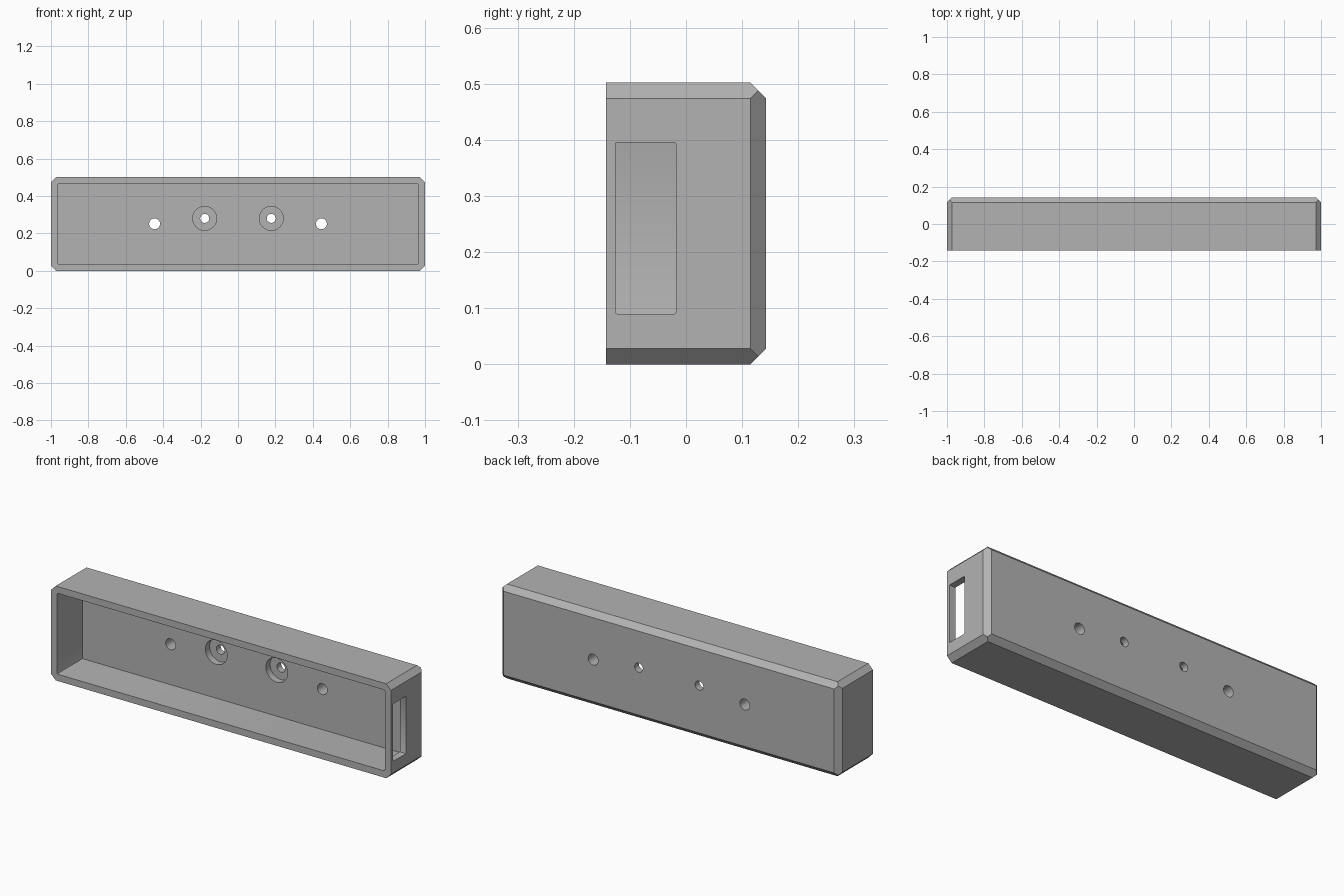
import bpy
import bmesh
from math import radians
from mathutils import Matrix, Vector

if "Cube" in bpy.data.objects:
    bpy.data.objects.remove(bpy.data.objects["Cube"], do_unlink=True)

LENGTH, DEPTH, HEIGHT = 2.0, 0.286, 0.502
CHAMFER, WALL = 0.028, 0.036
BACK = DEPTH / 2
FLOOR = BACK - 2 * WALL          # inner face of the thick back wall
MID = HEIGHT / 2

grey = bpy.data.materials.new("plain grey")
grey.use_nodes = True
colour = (0.45, 0.45, 0.45, 1)
grey.diffuse_color = colour
grey.node_tree.nodes["Principled BSDF"].inputs["Base Color"].default_value = colour


def finish(name, bm):
    bmesh.ops.recalc_face_normals(bm, faces=bm.faces)
    mesh = bpy.data.meshes.new(name)
    bm.to_mesh(mesh)
    bm.free()
    mesh.materials.append(grey)
    obj = bpy.data.objects.new(name, mesh)
    bpy.context.collection.objects.link(obj)
    return obj


def box(low, high):
    bm = bmesh.new()
    low, high = Vector(low), Vector(high)
    bmesh.ops.create_cube(bm, size=1, matrix=Matrix.Translation((low + high) / 2)
                          @ Matrix.Diagonal((*(high - low), 1)))
    return bm


def rounded_cutter(name, low, high, axis, radius):
    # Box with softened edges along one axis
    bm = box(low, high)
    edges = [e for e in bm.edges
             if abs((e.verts[0].co - e.verts[1].co).normalized()[axis]) > 0.9]
    bmesh.ops.bevel(bm, geom=edges, offset=radius, segments=2, profile=0.5,
                    affect='EDGES')
    return finish(name, bm)


def bore_cutter(name, x, z, radius, start, end):
    # Cylinder along y
    bm = bmesh.new()
    place = Matrix.Translation((x, (start + end) / 2, z)) @ Matrix.Rotation(radians(90), 4, 'X')
    bmesh.ops.create_cone(bm, cap_ends=True, segments=48, radius1=radius,
                          radius2=radius, depth=end - start, matrix=place)
    return finish(name, bm)


# Housing block: chamfered on every edge except around the open front
bm = box((-LENGTH / 2, -BACK, 0), (LENGTH / 2, BACK, HEIGHT))
half = Vector((LENGTH / 2, BACK, MID))
centre = Vector((0, 0, MID))
directions = [(sx, 0, sz) for sx in (-1, 1) for sz in (-1, 1)]
directions += [(s, 1, 0) for s in (-1, 1)] + [(0, 1, s) for s in (-1, 1)]
for d in directions:
    normal = Vector(d)
    corner = centre + half * normal
    point = corner - normal * CHAMFER / 2
    cut = bmesh.ops.bisect_plane(bm, geom=bm.verts[:] + bm.edges[:] + bm.faces[:],
                                 plane_co=point, plane_no=normal, clear_outer=True)
    rim = [e for e in cut["geom_cut"] if isinstance(e, bmesh.types.BMEdge)]
    bmesh.ops.contextual_create(bm, geom=rim)
housing = finish("housing", bm)

# Main cavity and the window in the left end wall
cutters = [
    rounded_cutter("cavity_cutter", (-LENGTH / 2 + WALL, -BACK - 0.1, WALL),
                   (LENGTH / 2 - WALL, FLOOR, HEIGHT - WALL), 1, 0.006),
    rounded_cutter("window_cutter", (LENGTH / 2 - 0.1, -0.126, 0.09),
                   (LENGTH / 2 + 0.1, -0.018, 0.395), 0, 0.003),
]

# Mirrored mounting holes and counterbored screw holes
for side, s in (("left", 1), ("right", -1)):
    cutters += [
        bore_cutter(side + "_mount_hole_cutter", s * 0.446, MID, 0.029, FLOOR - 0.05, BACK + 0.05),
        bore_cutter(side + "_counterbore_cutter", s * 0.178, 0.28, 0.064, FLOOR - 0.05, FLOOR + WALL),
        bore_cutter(side + "_screw_hole_cutter", s * 0.178, 0.28, 0.024, FLOOR - 0.06, BACK + 0.05),
    ]

bpy.context.view_layer.objects.active = housing
for cutter in cutters:
    mod = housing.modifiers.new(cutter.name, 'BOOLEAN')
    mod.operation = 'DIFFERENCE'
    mod.solver = 'EXACT'
    mod.object = cutter
    bpy.ops.object.modifier_apply(modifier=mod.name)
for cutter in cutters:
    bpy.data.objects.remove(cutter, do_unlink=True)

# Smooth bores, crisp edges
bpy.ops.object.select_all(action='DESELECT')
housing.select_set(True)
bpy.ops.object.shade_smooth_by_angle(angle=radians(25))
